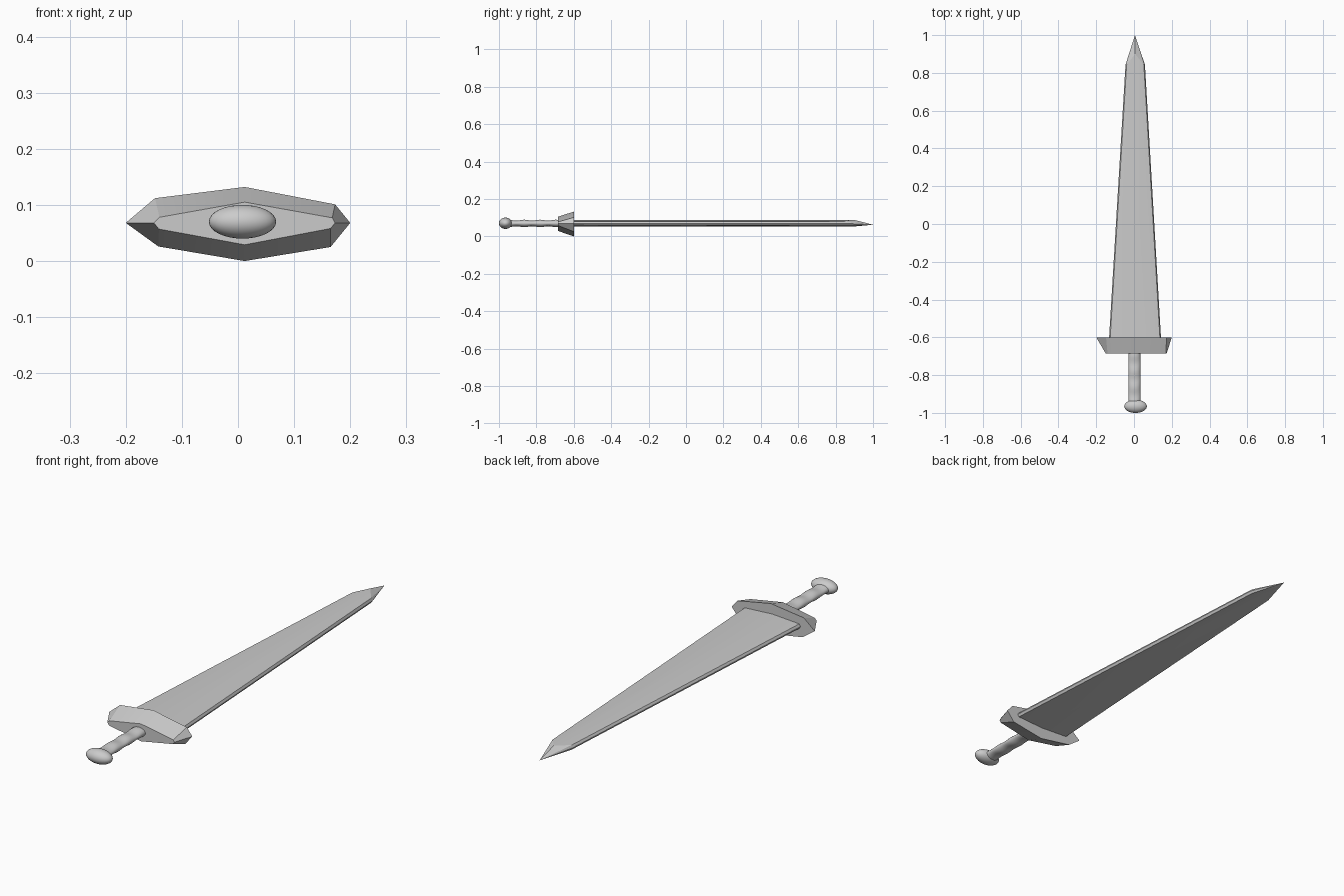
import bpy, bmesh
from math import sin, cos, pi

if "Cube" in bpy.data.objects:
    bpy.data.objects.remove(bpy.data.objects["Cube"])

CX, CZ = 0.01, 0.069   # sword axis


def loft(name, rings, angle, tip=None):
    """Bridge matching rings of points, cap the ends (or close on a tip)."""
    bm = bmesh.new()
    loops = [[bm.verts.new(p) for p in ring] for ring in rings]
    n = len(loops[0])
    for a, b in zip(loops, loops[1:]):
        for i in range(n):
            j = (i + 1) % n
            bm.faces.new((a[i], a[j], b[j], b[i]))
    bm.faces.new(loops[0])
    if tip:
        t = bm.verts.new(tip)
        for i in range(n):
            bm.faces.new((loops[-1][i], loops[-1][(i + 1) % n], t))
    else:
        bm.faces.new(loops[-1])
    bmesh.ops.recalc_face_normals(bm, faces=bm.faces)
    mesh = bpy.data.meshes.new(name)
    bm.to_mesh(mesh)
    bm.free()
    obj = bpy.data.objects.new(name, mesh)
    bpy.context.collection.objects.link(obj)
    smooth(obj, angle)
    return obj


def smooth(obj, angle):
    bpy.ops.object.select_all(action='DESELECT')
    obj.select_set(True)
    bpy.context.view_layer.objects.active = obj
    bpy.ops.object.shade_smooth_by_angle(angle=angle)


def blade_ring(y, left, right, ridge_y):
    """Thin hexagonal-style section with a central ridge and bevelled edges."""
    c = (left + right) / 2
    e = 0.006
    return [(left, y, 0.070), (left + e, y, 0.080), (c, ridge_y, 0.088),
            (right - e, y, 0.080), (right, y, 0.070), (right - e, y, 0.060),
            (c, ridge_y, 0.053), (left + e, y, 0.060)]


# Blade: long taper, shoulder, then the point
loft("blade", [blade_ring(-0.62, -0.133, 0.144, -0.62),
               blade_ring(0.843, -0.045, 0.058, 0.90)], 0.3,
     tip=(0.005, 1.0, 0.062))

# Guard: flared eight-sided block
front = [(-0.15, 0.068), (-0.14, 0.078), (0.012, 0.105), (0.168, 0.077),
         (0.173, 0.068), (0.165, 0.058), (0.012, 0.029), (-0.141, 0.057)]
back = [(-0.20, 0.068), (-0.148, 0.112), (0.012, 0.132), (0.173, 0.101),
        (0.20, 0.068), (0.165, 0.025), (0.012, 0.0), (-0.142, 0.026)]
loft("guard", [[(x, -0.685, z) for x, z in front],
               [(x, -0.60, z) for x, z in back]], 0.4)

# Grip: oval section, gently waved in thickness
rings = []
for k in range(25):
    y = -0.95 + 0.29 * k / 24
    rz = 0.0175 + 0.0025 * cos(2 * pi * (y + 0.95) / 0.085)
    rings.append([(0.002 + 0.032 * cos(a), y, CZ + rz * sin(a))
                  for a in (2 * pi * i / 20 for i in range(20))])
loft("grip", rings, 1.0)

# Pommel: flattened ball
bpy.ops.mesh.primitive_uv_sphere_add(segments=32, ring_count=16, radius=1,
                                     location=(0.008, -0.965, 0.070))
pommel = bpy.context.object
pommel.name = "pommel"
pommel.scale = (0.06, 0.035, 0.03)
bpy.ops.object.transform_apply(location=False, rotation=False, scale=True)
smooth(pommel, 1.0)
